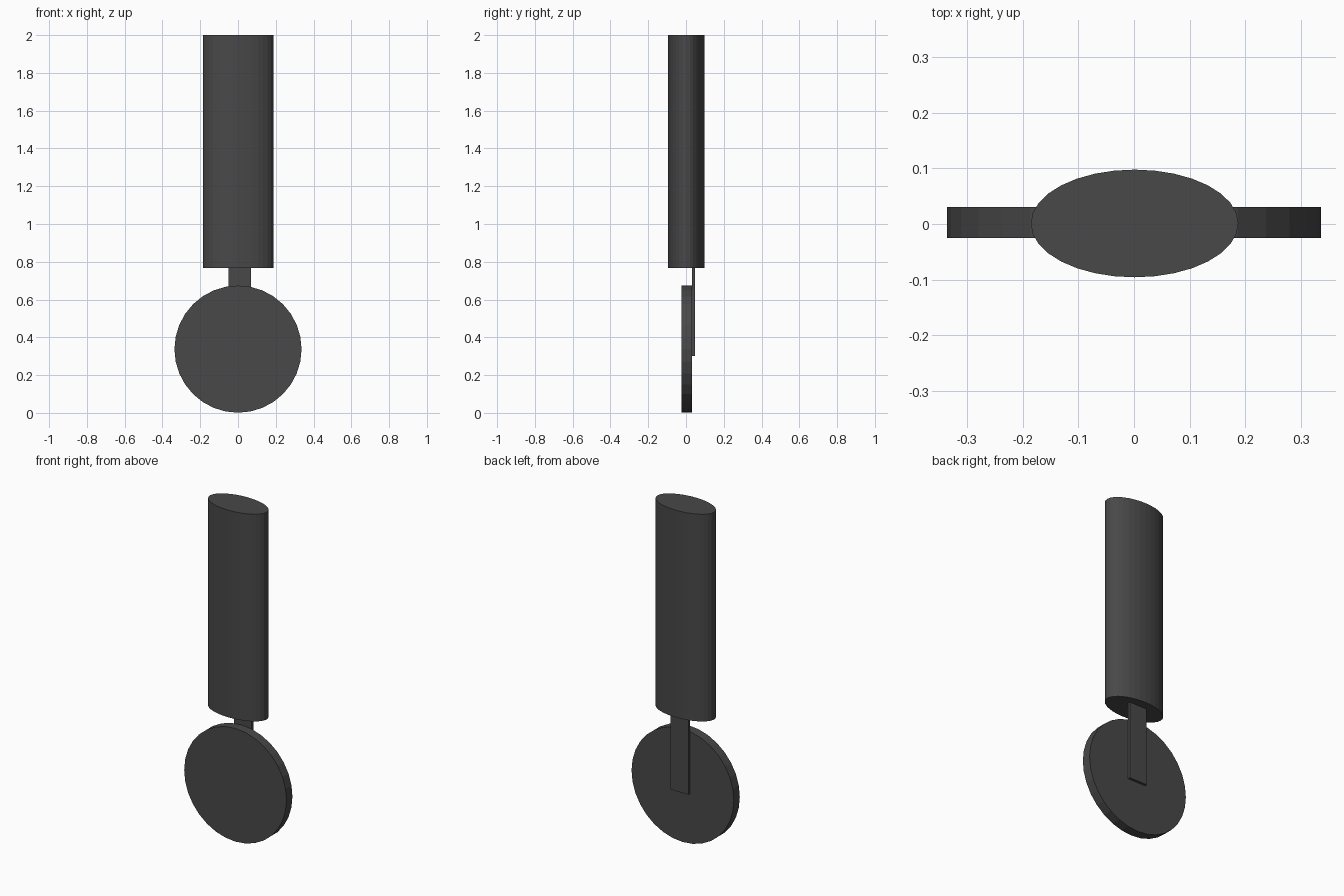
import bpy
import math

if "Cube" in bpy.data.objects:
    bpy.data.objects.remove(bpy.data.objects["Cube"])

dark_grey = bpy.data.materials.new("dark_grey")
dark_grey.diffuse_color = (0.065, 0.065, 0.065, 1)
dark_grey.use_nodes = True
dark_grey.node_tree.nodes["Principled BSDF"].inputs["Base Color"].default_value = dark_grey.diffuse_color


def finish(name, scale):
    obj = bpy.context.object
    obj.name = name
    obj.scale = scale
    bpy.ops.object.transform_apply(location=False, rotation=True, scale=True)
    obj.data.materials.append(dark_grey)
    return obj


# Oval handle: elliptical column
bpy.ops.mesh.primitive_cylinder_add(
    vertices=32, radius=1, depth=1.232, location=(0.001, 0.001, 1.384))
finish("handle", (0.187, 0.097, 1))

# Flat disc blade, axis along y
bpy.ops.mesh.primitive_cylinder_add(
    vertices=32, radius=0.3365, depth=0.056,
    location=(0, 0.003, 0.3375), rotation=(math.pi / 2, 0, 0))
finish("disc", (1, 1, 1))

# Thin strap joining the disc's back to the handle
bpy.ops.mesh.primitive_cube_add(size=1, location=(0.009, 0.039, 0.537))
finish("strap", (0.118, 0.015, 0.472))
